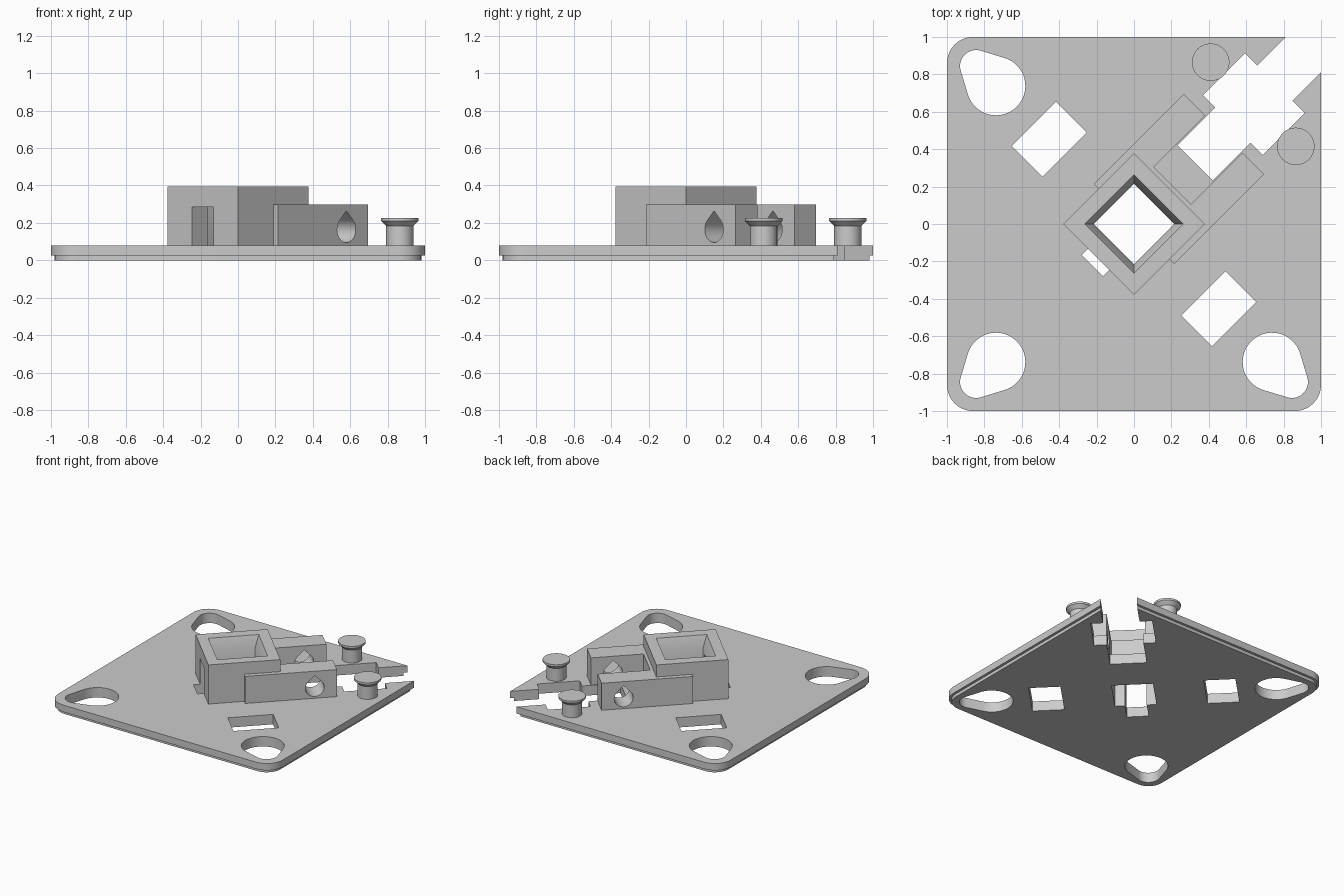
import bpy, bmesh, math
from mathutils import Matrix

if "Cube" in bpy.data.objects:
    bpy.data.objects.remove(bpy.data.objects["Cube"])

TURN = Matrix.Rotation(math.radians(45), 4, 'Z')  # most parts follow the plate's diagonal
grey = bpy.data.materials.new("light_grey")
grey.diffuse_color = (0.6, 0.6, 0.6, 1)
grey.use_nodes = True
grey.node_tree.nodes["Principled BSDF"].inputs["Base Color"].default_value = grey.diffuse_color


def loft(name, rings, turn=True):
    """Closed solid skinned through rings of 3D points."""
    bm = bmesh.new()
    loops = [[bm.verts.new(p) for p in ring] for ring in rings]
    n = len(loops[0])
    for a, b in zip(loops, loops[1:]):
        for i in range(n):
            j = (i + 1) % n
            bm.faces.new((a[i], a[j], b[j], b[i]))
    bm.faces.new(loops[0][::-1])
    bm.faces.new(loops[-1])
    if turn:
        bm.transform(TURN)
    bmesh.ops.recalc_face_normals(bm, faces=bm.faces)
    mesh = bpy.data.meshes.new(name)
    bm.to_mesh(mesh)
    bm.free()
    mesh.materials.append(grey)
    ob = bpy.data.objects.new(name, mesh)
    bpy.context.collection.objects.link(ob)
    return ob


def prism(name, pts, z0, z1, turn=True):
    return loft(name, [[(x, y, z) for x, y in pts] for z in (z0, z1)], turn)


def box(name, u0, u1, v0, v1, z0, z1):
    return prism(name, [(u0, v0), (u1, v0), (u1, v1), (u0, v1)], z0, z1)


def combine(ob, others, operation):
    """Apply booleans in turn and remove the helper solids."""
    for other in others:
        mod = ob.modifiers.new("cut", 'BOOLEAN')
        mod.operation, mod.solver, mod.object = operation, 'EXACT', other
        dg = bpy.context.evaluated_depsgraph_get()
        dg.update()
        mesh = bpy.data.meshes.new_from_object(ob.evaluated_get(dg))
        ob.modifiers.clear()
        ob.data = mesh
        bpy.data.objects.remove(other)


def arc(cx, cy, r, a0, a1, n):
    return [(cx + r * math.cos(math.radians(a0 + (a1 - a0) * i / n)),
             cy + r * math.sin(math.radians(a0 + (a1 - a0) * i / n))) for i in range(n + 1)]


def square(h, z):
    return [(-h, -h, z), (h, -h, z), (h, h, z), (-h, h, z)]


def rounded_square(half, r, z):
    c = half - r
    return [(x, y, z) for k, (sx, sy) in enumerate([(1, 1), (-1, 1), (-1, -1), (1, -1)])
            for x, y in arc(sx * c, sy * c, r, 90 * k, 90 * k + 90, 10)]


# Shared cutters: central well flaring at its mouth, and the slot through one wall
def well():
    return loft("well_cutter", [square(0.152, -0.1), square(0.152, 0.30),
                                square(0.187, 0.395), square(0.1944, 0.415)])


def wall_slot():
    return box("slot_cutter", -0.315, -0.1, -0.08, 0.08, -0.1, 0.285)


# Base plate with a stepped lower rim
plate = loft("base_plate", [rounded_square(0.98, 0.12, 0), rounded_square(0.98, 0.12, 0.025),
                            rounded_square(1, 0.14, 0.025), rounded_square(1, 0.14, 0.08)], False)
cutters = [well(), wall_slot()]

# Stepped channel open at the back right corner
side = [(0.463, 0.134), (0.748, 0.134), (0.748, 0.226), (1.065, 0.226), (1.065, 0.134), (1.6, 0.134)]
cutters.append(prism("channel_cutter", side + [(u, -v) for u, v in side[::-1]], -0.1, 0.2))

# Rectangular windows on both sides
for s in (-1, 1):
    cutters.append(box("window_cutter", -0.168, 0.168, *sorted((s * 0.525, s * 0.758)), -0.1, 0.2))

# Egg-shaped holes at the other three corners
for heading in (135, 225, 315):
    d = math.sqrt(2)
    co, si = math.cos(math.radians(heading)), math.sin(math.radians(heading))
    small = arc(0.845 * d * co, 0.845 * d * si, 0.085, heading - 61, heading + 61, 14)
    big = arc(0.738 * d * co, 0.738 * d * si, 0.157, heading + 61, heading + 299, 28)
    cutters.append(prism("corner_hole_cutter", small + big, -0.1, 0.2, False))
combine(plate, cutters, 'DIFFERENCE')

# Socket housing: central block, two arms and the web between them
housing = box("socket_housing", -0.267, 0.267, -0.267, 0.267, 0.08, 0.395)
combine(housing, [box("arm", 0, 0.68, 0.141, 0.304, 0.08, 0.298),
                  box("arm", 0, 0.68, -0.304, -0.141, 0.08, 0.298),
                  box("web", 0.2, 0.29, -0.2, 0.2, 0.08, 0.298)], 'UNION')

# Teardrop pin hole through both arms
drop = arc(0.516, 0.165, 0.07, 135, 405, 30) + [(0.516, 0.165 + 0.07 * math.sqrt(2))]
pin = loft("pin_hole_cutter", [[(u, v, z) for u, z in drop] for v in (-0.4, 0.4)])
combine(housing, [well(), wall_slot(), pin], 'DIFFERENCE')

# Flanged posts beside the channel
parts = [plate, housing]
for name, x, y in (("right_post", 0.865, 0.415), ("back_post", 0.41, 0.865)):
    profile = [(0.073, 0.075), (0.073, 0.183), (0.1, 0.21), (0.1, 0.226)]
    parts.append(loft(name, [[(px, py, z) for px, py in arc(x, y, r, 0, 352.5, 47)]
                             for r, z in profile], False))

# Smooth curved walls, keep edges sharp
bpy.ops.object.select_all(action='DESELECT')
for ob in parts:
    ob.select_set(True)
    bpy.context.view_layer.objects.active = ob
bpy.ops.object.shade_smooth_by_angle(angle=math.radians(30))
